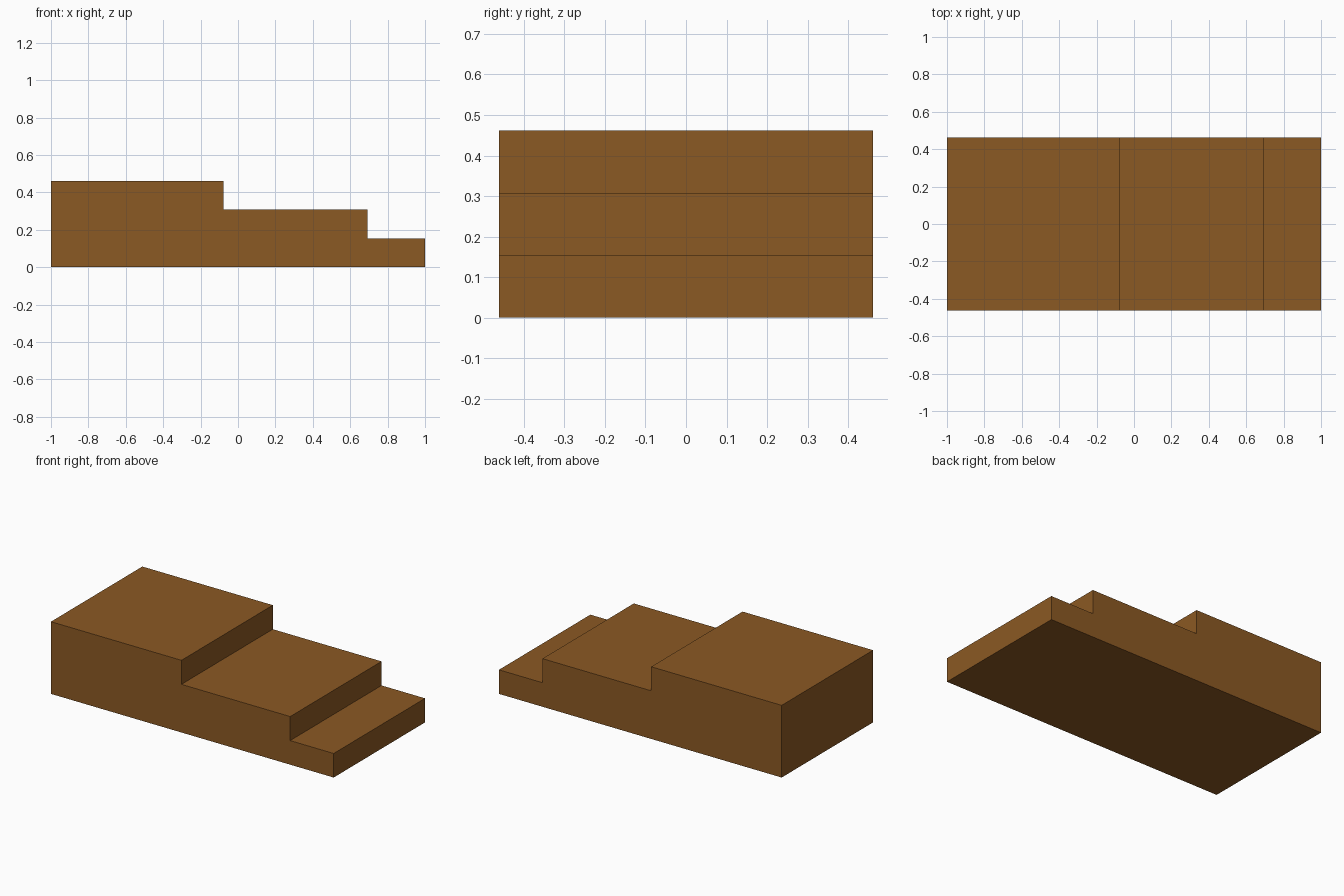
import bpy
import bmesh

if "Cube" in bpy.data.objects:
    bpy.data.objects.remove(bpy.data.objects["Cube"])

U = 2 / 13          # module: the block is 13 x 6 x 3 modules
HALF_DEPTH = 3 * U

# Single brown colour
brown = bpy.data.materials.new("brown")
brown.diffuse_color = (0.26, 0.10, 0.017, 1)
brown.use_nodes = True
brown.node_tree.nodes["Principled BSDF"].inputs["Base Color"].default_value = brown.diffuse_color

# Stepped side profile in modules (x from the left end, z up)
profile = [(0, 0), (13, 0), (13, 1), (11, 1), (11, 2), (6, 2), (6, 3), (0, 3)]

# Stepped block: profile extruded from front to back
bm = bmesh.new()
front = bm.faces.new([bm.verts.new((x * U - 1, -HALF_DEPTH, z * U)) for x, z in profile])
extruded = bmesh.ops.extrude_face_region(bm, geom=[front], use_keep_orig=True)
back_verts = [g for g in extruded["geom"] if isinstance(g, bmesh.types.BMVert)]
bmesh.ops.translate(bm, verts=back_verts, vec=(0, 2 * HALF_DEPTH, 0))
bmesh.ops.recalc_face_normals(bm, faces=bm.faces)

mesh = bpy.data.meshes.new("stepped_block")
bm.to_mesh(mesh)
bm.free()
mesh.materials.append(brown)
block = bpy.data.objects.new("stepped_block", mesh)
bpy.context.collection.objects.link(block)
